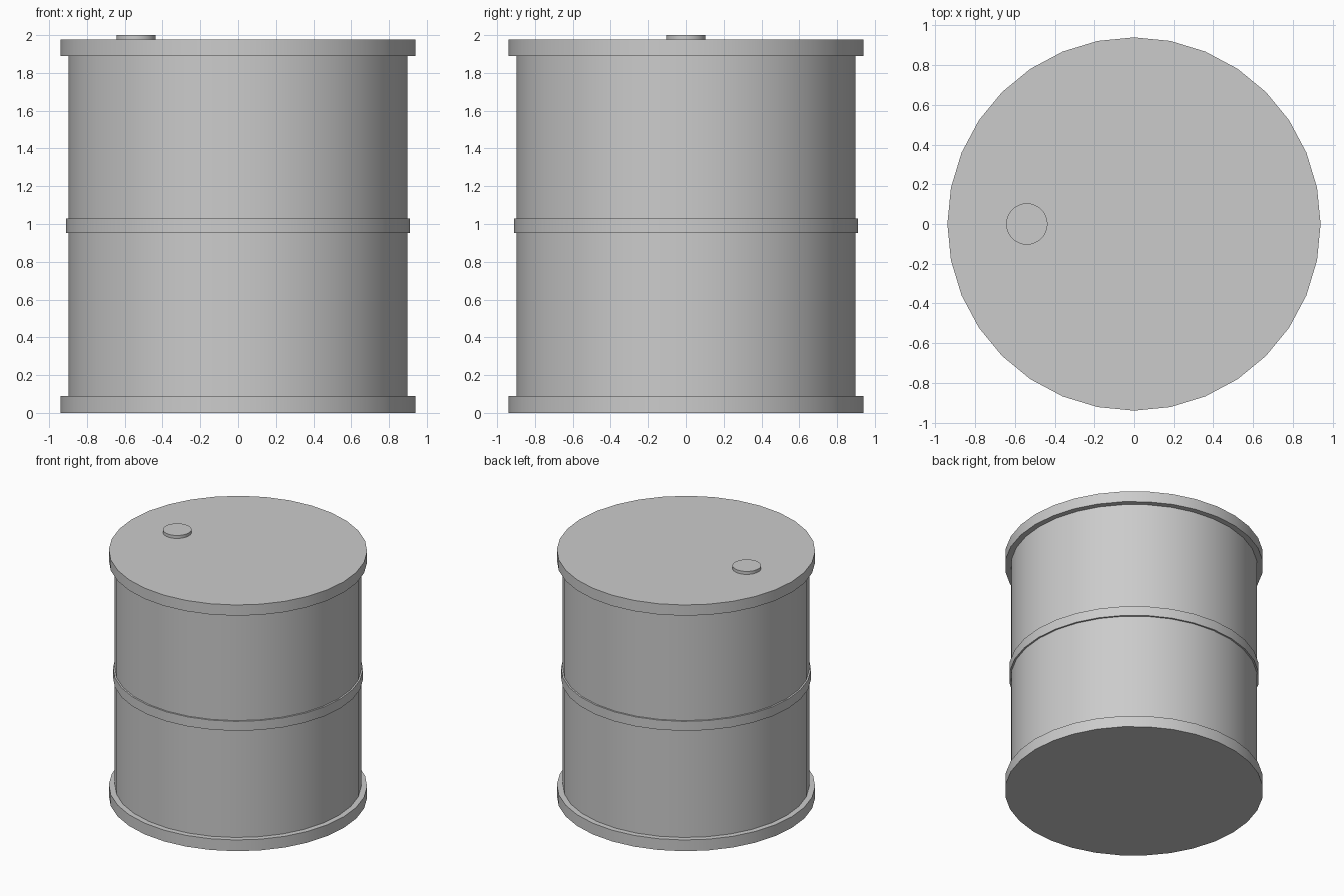
import bpy
import math

if "Cube" in bpy.data.objects:
    bpy.data.objects.remove(bpy.data.objects["Cube"])


def cylinder(name, radius, z0, z1, x=0.0, sides=32):
    bpy.ops.mesh.primitive_cylinder_add(
        vertices=sides, radius=radius, depth=z1 - z0,
        location=(x, 0, (z0 + z1) / 2))
    obj = bpy.context.object
    obj.name = name
    bpy.ops.object.shade_smooth_by_angle(angle=math.radians(30))
    return obj


# Drum wall
cylinder("drum_body", 0.897, 0.04, 1.94)

# Rims at both ends and the raised hoop round the middle
cylinder("bottom_rim", 0.94, 0.0, 0.09)
cylinder("middle_hoop", 0.91, 0.952, 1.028)
cylinder("top_rim", 0.94, 1.89, 1.976)

# Filler cap on the lid
cylinder("filler_cap", 0.104, 1.95, 2.0, x=-0.54)
